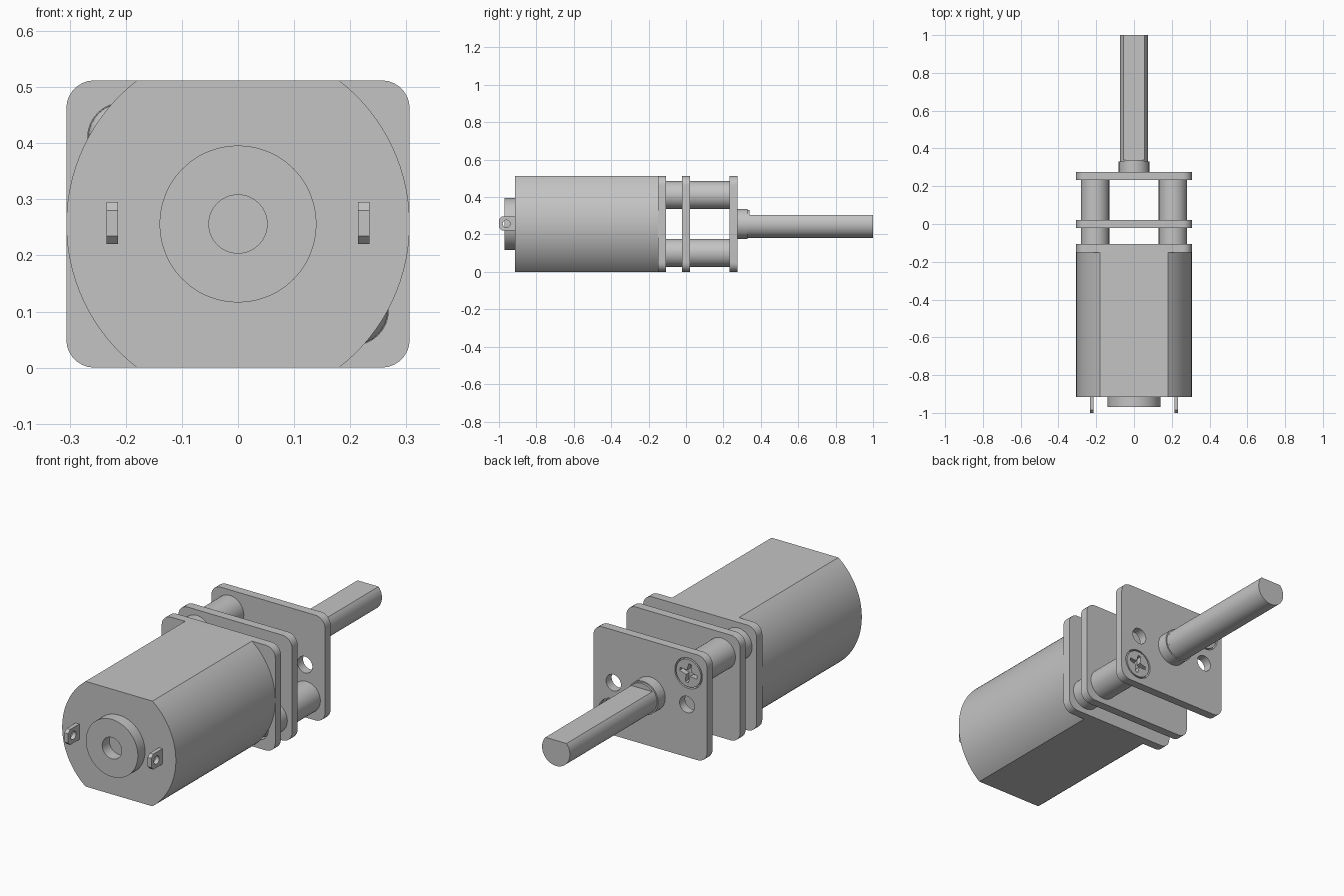
import bpy, bmesh
from math import sin, cos, pi, asin, sqrt, radians
from mathutils import Vector

cube = bpy.data.objects.get("Cube")
if cube:
    bpy.data.objects.remove(cube)

steel = bpy.data.materials.new("steel grey")
steel.use_nodes = True
colour = (0.55, 0.55, 0.55, 1)
steel.diffuse_color = colour
steel.node_tree.nodes["Principled BSDF"].inputs["Base Color"].default_value = colour

MID = 0.256        # height of the main axis
HALF_W = 0.306     # half width of plates and motor


def arc(u, v, r, a0=0.0, a1=2 * pi, n=48):
    """Points along an arc; a full turn leaves out the repeated end."""
    last = n if a1 - a0 > 2 * pi - 1e-4 else n - 1
    return [(u + r * cos(a0 + (a1 - a0) * i / last),
             v + r * sin(a0 + (a1 - a0) * i / last)) for i in range(n)]


def finish(name, bm):
    bmesh.ops.recalc_face_normals(bm, faces=bm.faces)
    mesh = bpy.data.meshes.new(name)
    bm.to_mesh(mesh)
    bm.free()
    mesh.materials.append(steel)
    obj = bpy.data.objects.new(name, mesh)
    bpy.context.collection.objects.link(obj)
    bpy.ops.object.select_all(action='DESELECT')
    obj.select_set(True)
    bpy.context.view_layer.objects.active = obj
    bpy.ops.object.shade_smooth_by_angle(angle=radians(30))
    return obj


def slab(name, loops, lo, hi, axis='Y'):
    """Extrude an outline (first loop) with holes (other loops) along an axis."""
    def place(u, v, w):
        return Vector((u, w, v)) if axis == 'Y' else Vector((w, u, v))
    bm = bmesh.new()
    for loop in loops:
        verts = [bm.verts.new(place(u, v, lo)) for u, v in loop]
        for i, vert in enumerate(verts):
            bm.edges.new((vert, verts[i - 1]))
    bmesh.ops.triangle_fill(bm, use_beauty=True, edges=bm.edges[:],
                            normal=place(0, 0, 1))
    grown = bmesh.ops.extrude_face_region(bm, geom=bm.faces[:], use_keep_orig=True)
    moved = [g for g in grown["geom"] if isinstance(g, bmesh.types.BMVert)]
    bmesh.ops.translate(bm, verts=moved, vec=place(0, 0, hi - lo))
    return finish(name, bm)


def rounded_rect(hu, hv, r, cu=0.0, cv=MID, n=8):
    pts = []
    for k, (su, sv) in enumerate([(1, 1), (-1, 1), (-1, -1), (1, -1)]):
        pts += arc(cu + su * (hu - r), cv + sv * (hv - r), r,
                   k * pi / 2, (k + 1) * pi / 2, n)
    return pts


def cross(u, v, reach, half, turn):
    """Plus-shaped outline for a screwdriver recess."""
    pts = []
    for k in range(4):
        a = turn + k * pi / 2
        for p, q in [(half, -half), (reach, -half * 0.7), (reach, half * 0.7)]:
            pts.append((u + p * cos(a) - q * sin(a), v + p * sin(a) + q * cos(a)))
    return pts


posts = [(-0.206, MID + 0.154), (0.206, MID - 0.154)]

# Motor can: curved sides, flat top and bottom
r_can = 0.323
half_angle = asin(MID / r_can)
shift = HALF_W - r_can
can = (arc(shift, MID, r_can, -half_angle, half_angle, 32)
       + arc(-shift, MID, r_can, pi - half_angle, pi + half_angle, 32))
slab("motor_can", [can], -0.915, -0.15)
slab("rear_bearing_boss", [arc(0, MID, 0.14), arc(0, MID, 0.052)], -0.97, -0.915)

# Solder tags
for side, x in (("left", 0.224), ("right", -0.224)):
    tag = [(-0.91, 0.22), (-0.985, 0.22), (-1.0, 0.235),
           (-1.0, 0.28), (-0.985, 0.295), (-0.91, 0.295)]
    slab(side + "_terminal", [tag, arc(-0.96, 0.257, 0.02, n=20)],
         x - 0.01, x + 0.01, 'X')

# Gearbox plates
outline = rounded_rect(HALF_W, MID, 0.05)
slab("motor_plate", [outline] + [arc(u, v, 0.062) for u, v in posts], -0.15, -0.107)
slab("middle_plate", [outline], -0.022, 0.021)
mount_holes = [arc(s * 0.198, MID, 0.04, n=32) for s in (-1, 1)]
slab("output_plate", [outline] + mount_holes + [arc(u, v, 0.074) for u, v in posts],
     0.232, 0.275)

# Spacer posts with screw heads and domed ends
for i, (u, v) in enumerate(posts):
    tag = ("upper", "lower")[i]
    slab(tag + "_spacer_post", [arc(u, v, 0.075)], -0.108, 0.25)
    slab(tag + "_screw_head",
         [arc(u, v, 0.067), cross(u, v, 0.047, 0.011, 0.2)], 0.245, 0.275)
    bm = bmesh.new()
    bmesh.ops.create_uvsphere(bm, u_segments=32, v_segments=16, radius=0.061)
    bmesh.ops.scale(bm, verts=bm.verts, vec=(1, 0.65, 1))
    bmesh.ops.translate(bm, verts=bm.verts, vec=(u, -0.109, v))
    finish(tag + "_screw_tip", bm)

# Output bush and D-shaped shaft
slab("output_bush", [arc(0, MID, 0.081)], 0.27, 0.33)
slab("shaft_collar", [arc(0, MID, 0.075)], 0.32, 0.34)
flat = asin(0.049 / 0.075)
slab("output_shaft", [arc(0, MID, 0.075, pi - flat, 2 * pi + flat, 40)], 0.335, 1.0)
